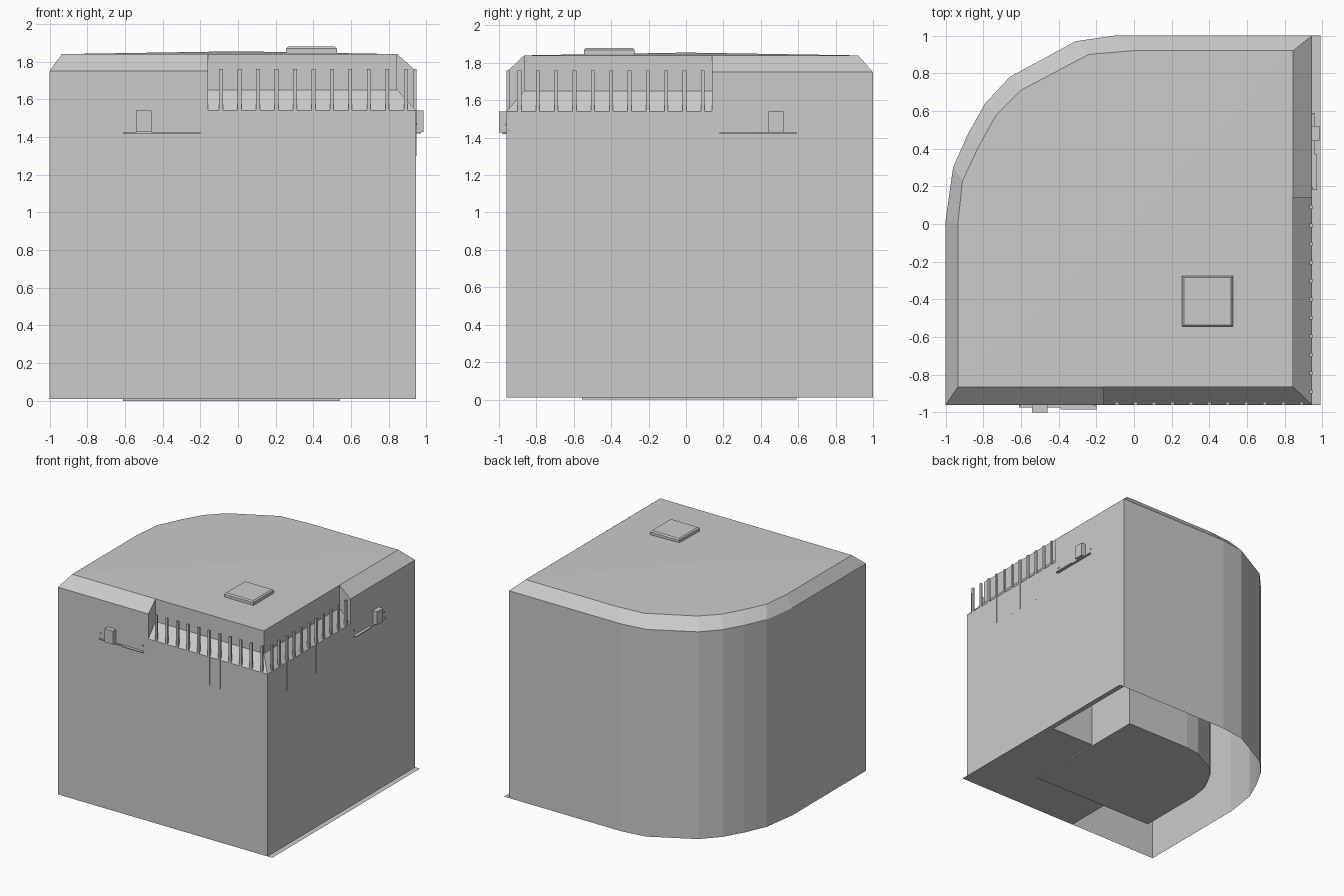
import bpy, bmesh

if "Cube" in bpy.data.objects:
    bpy.data.objects.remove(bpy.data.objects["Cube"])


def finish(name, bm, outward=True):
    bmesh.ops.remove_doubles(bm, verts=bm.verts, dist=0.0005)
    if outward:
        bmesh.ops.recalc_face_normals(bm, faces=bm.faces)
    me = bpy.data.meshes.new(name)
    bm.to_mesh(me)
    bm.free()
    ob = bpy.data.objects.new(name, me)
    bpy.context.collection.objects.link(ob)
    return ob


def face(bm, pts):
    return bm.faces.new([bm.verts.new(p) for p in pts])


def strip(bm, low, z0, high, z1):
    for i in range(len(low) - 1):
        a, b, c, d = low[i], low[i + 1], high[i + 1], high[i]
        face(bm, [(*a, z0), (*b, z0), (*c, z1), (*d, z1)])


def add_box(bm, x0, x1, y0, y1, z0, z1):
    r = bmesh.ops.create_cube(bm, size=1)
    for v in r["verts"]:
        v.co.x = x0 if v.co.x < 0 else x1
        v.co.y = y0 if v.co.y < 0 else y1
        v.co.z = z0 if v.co.z < 0 else z1


BASE, EAVE, TOP, SILL = 0.01, 1.75, 1.84, 1.54
L, R, F, B = -1.0, 0.945, -0.96, 1.0
NX, NY = -0.16, 0.14          # limits of the corner window notch

# Footprints: rounded back-left corner, outer wall and inset roof edge
curve = [(-1, 0.02), (-.96, .3), (-.88, .48), (-.79, .64), (-.66, .78), (-.31, .97), (-.1, 1)]
inset = [(-.935, 0), (-.91, .23), (-.82, .42), (-.73, .58), (-.6, .71), (-.24, .9), (0, .92)]
wall_out = [(NX, F), (L, F)] + curve + [(R, B), (R, NY)]
wall_in = [(NX, -.865), (-.935, -.865)] + inset + [(.845, .92), (.845, NY)]
notch_out = [(R, NY), (R, F), (NX, F)]
notch_in = [(.845, NY), (.845, -.865), (NX, -.865)]

# Outer shell with chamfered eaves, recessed window band and shallow roof
bm = bmesh.new()
strip(bm, wall_out, BASE, wall_out, EAVE)
strip(bm, wall_out, EAVE, wall_in, TOP)
strip(bm, notch_out, BASE, notch_out, SILL)
strip(bm, notch_out, SILL, notch_in, 1.65)
strip(bm, notch_in, 1.65, notch_in, TOP)
for o, i in ((wall_out[0], wall_in[0]), (wall_out[-1], wall_in[-1])):
    face(bm, [(*o, SILL), (*o, EAVE), (*i, TOP), (*i, 1.65)])
rim = wall_in + notch_in[1:]
for a, b in zip(rim, rim[1:]):
    face(bm, [(*a, TOP), (*b, TOP), (0, 0, 1.855)])
finish("building_shell", bm)

# Inner core hanging inside the open-bottomed shell
core = [(.54, -.555), (-.61, -.555)] + [(x * .61, y * .59) for x, y in curve] + [(.54, .59)]
bm = bmesh.new()
strip(bm, core + core[:1], 0, core + core[:1], TOP)
face(bm, [(*p, 0) for p in core])
finish("inner_core", bm)

# Corner room floor and its two inner walls
bm = bmesh.new()
room = [(R, .12), (NX, .12), (NX, F)]
strip(bm, room, BASE, room, SILL)
face(bm, [(*p, BASE) for p in room + [(R, F)]])
finish("corner_room", bm)

# Thin ground strip along the right wall
bm = bmesh.new()
face(bm, [(R, F, BASE), (.99, F, BASE), (.99, B, BASE), (R, B, BASE)])
finish("ground_strip", bm, False)

# Window posts along both sides of the corner
bm = bmesh.new()
for k in range(11):
    t = -.09 + k * .098
    add_box(bm, t - .01, t + .01, F - .001, F + .015, 1.3, 1.76)
    add_box(bm, R - .015, R + .001, -t - .01, -t + .01, 1.3, 1.76)
finish("window_posts", bm)

# Wall fixtures: slim shelf, box and two small studs (front, then right side)
fixture = [(-.61, -.39, -.975, 1.42, 1.427), (-.39, -.2, -.985, 1.42, 1.427),
           (-.54, -.46, -1.0, 1.427, 1.54),
           (-.61, -.6, -.966, 1.465, 1.475), (-.215, -.205, -.966, 1.465, 1.475)]
for name, side in (("front_fixture", 0), ("right_fixture", 1)):
    bm = bmesh.new()
    for x0, x1, y, z0, z1 in fixture:
        if side:
            add_box(bm, R - .002, -y - .015, -x1 - .02, -x0 - .02, z0, z1)
        else:
            add_box(bm, x0, x1, y, F + .002, z0, z1)
    finish(name, bm)

# Roof hatch with a bevelled lid
bm = bmesh.new()
add_box(bm, .255, .525, -.545, -.275, 1.835, 1.88)
top = [e for e in bm.edges if all(v.co.z > 1.87 for v in e.verts)]
bmesh.ops.bevel(bm, geom=top, offset=.01, segments=1, affect='EDGES')
finish("roof_hatch", bm)
